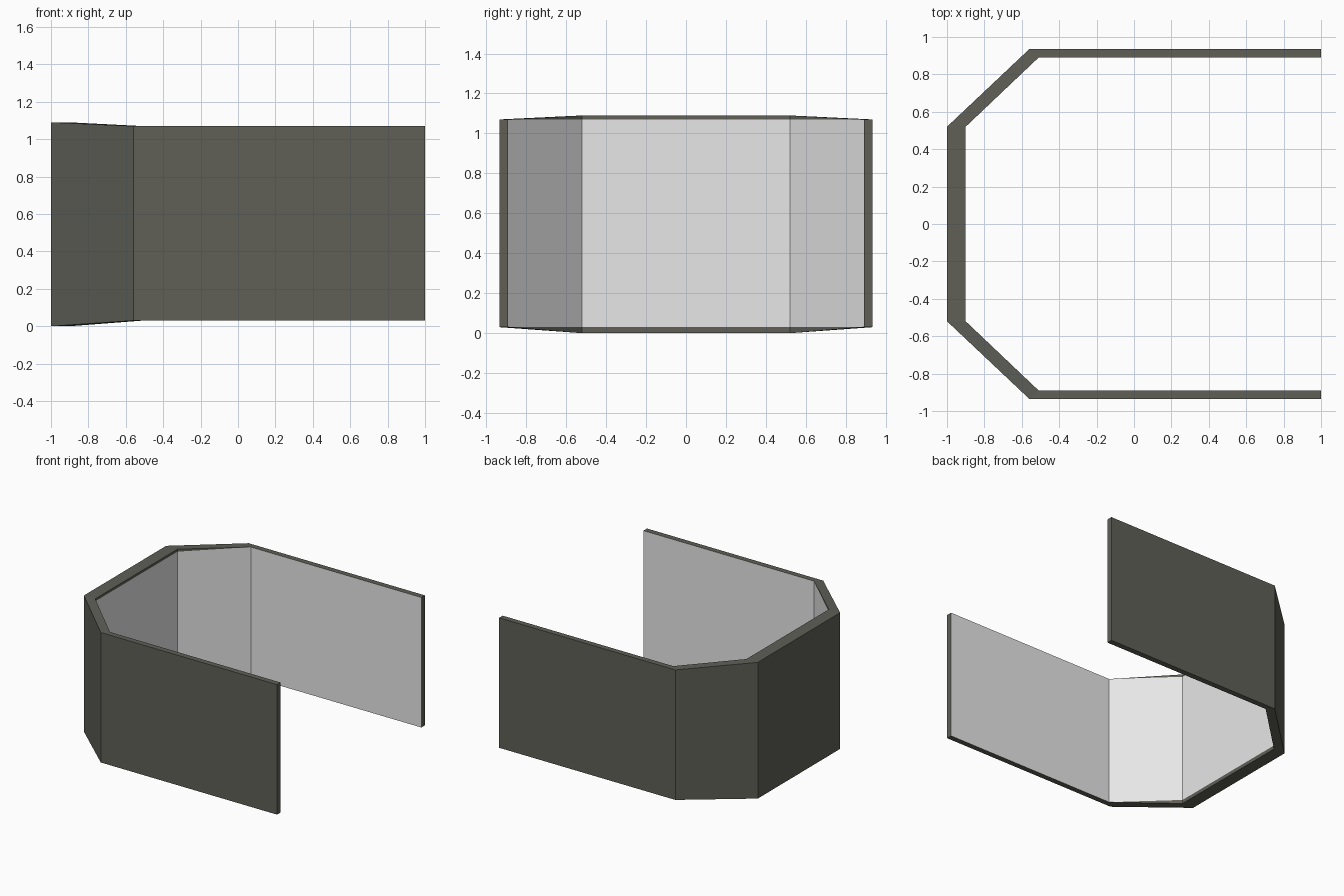
import bpy
import bmesh

if "Cube" in bpy.data.objects:
    bpy.data.objects.remove(bpy.data.objects["Cube"], do_unlink=True)


def make_material(name, colour):
    mat = bpy.data.materials.new(name)
    mat.use_nodes = True
    mat.diffuse_color = colour
    mat.node_tree.nodes["Principled BSDF"].inputs["Base Color"].default_value = colour
    return mat


dark = make_material("dark olive grey", (0.115, 0.115, 0.097, 1))
light = make_material("light grey", (0.8, 0.8, 0.8, 1))

WALL_LOW, WALL_HIGH = 0.03, 1.07   # side walls and lining
RIM_LOW, RIM_HIGH = 0.0, 1.09      # taller end wall

# Half plan: outer xy, inner xy, bottom and top of the rim
half = [
    ((1.0, 0.935), (1.0, 0.89), WALL_LOW, WALL_HIGH),
    ((-0.56, 0.935), (-0.51, 0.89), WALL_LOW, WALL_HIGH),
    ((-1.0, 0.52), (-0.9, 0.52), RIM_LOW, RIM_HIGH),
]
mirrored = [((o[0], -o[1]), (i[0], -i[1]), lo, hi) for o, i, lo, hi in reversed(half)]
stations = half + mirrored

bm = bmesh.new()

# Cross-section ring at every corner of the plan
rings = []
for outer, inner, low, high in stations:
    section = [(outer, low), (outer, high), (inner, high),
               (inner, WALL_HIGH), (inner, WALL_LOW), (inner, low)]
    rings.append([bm.verts.new((p[0], p[1], z)) for p, z in section])

# Wall surfaces between rings; the inner lining is light
LINING = 3
for a, b in zip(rings, rings[1:]):
    for k in range(len(a)):
        n = (k + 1) % len(a)
        face = bm.faces.new((a[k], a[n], b[n], b[k]))
        face.material_index = 1 if k == LINING else 0

# Open ends of the side walls
for ring in (rings[0], rings[-1]):
    bm.faces.new([ring[k] for k in (0, 1, 3, 4)])

# Collapse the lip where the rim meets the lining height
bmesh.ops.remove_doubles(bm, verts=bm.verts[:], dist=0.0001)
bmesh.ops.recalc_face_normals(bm, faces=bm.faces[:])

mesh = bpy.data.meshes.new("wraparound_wall")
bm.to_mesh(mesh)
bm.free()
mesh.materials.append(dark)
mesh.materials.append(light)
wall = bpy.data.objects.new("wraparound_wall", mesh)
bpy.context.collection.objects.link(wall)
